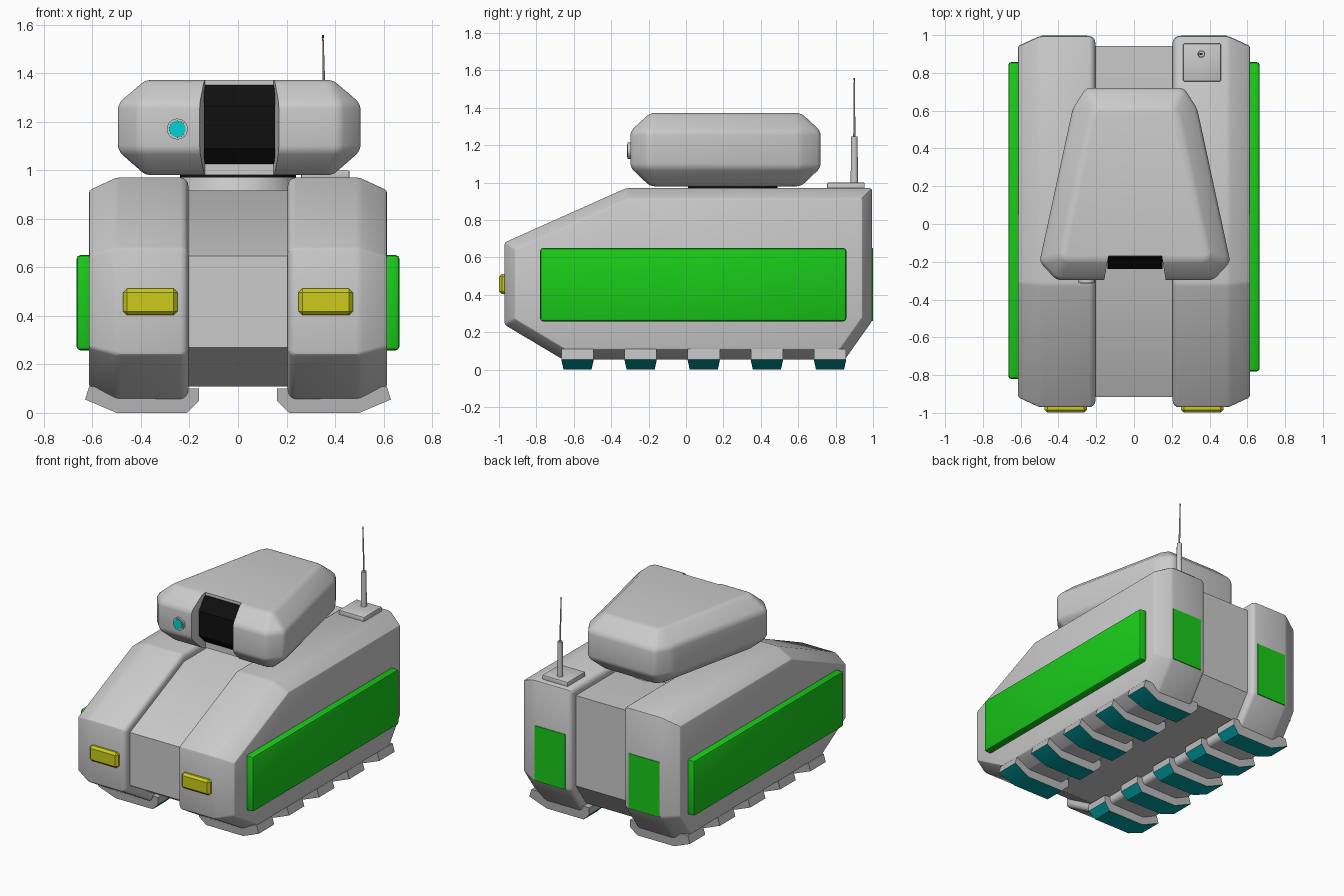
import bpy, bmesh, math
from mathutils import Vector

if "Cube" in bpy.data.objects:
    bpy.data.objects.remove(bpy.data.objects["Cube"])


def material(name, rgb):
    m = bpy.data.materials.new(name)
    m.diffuse_color = (*rgb, 1)
    m.use_nodes = True
    m.node_tree.nodes["Principled BSDF"].inputs["Base Color"].default_value = m.diffuse_color
    return m


GREY = material("grey", (0.5, 0.5, 0.5))
GREEN = material("green", (0.01, 0.6, 0.01))
TEAL = material("teal", (0.0, 0.35, 0.37))
CYAN = material("cyan", (0.0, 0.65, 0.65))
YELLOW = material("yellow", (0.6, 0.6, 0.01))
BLACK = material("black", (0.005, 0.005, 0.005))
RED = material("red", (0.3, 0.02, 0.02))


def inset(poly, d):
    """Offset a convex counter-clockwise outline inwards by d."""
    out, n = [], len(poly)
    for i in range(n):
        a, b, c = (Vector(poly[(i + k) % n]) for k in (-1, 0, 1))
        n1, n2 = (Vector((-(q - p).y, (q - p).x)).normalized() for p, q in ((a, b), (b, c)))
        out.append(tuple(b + (n1 + n2) * d / (1 + n1.dot(n2))))
    return out


def loft(name, rings, mat=None):
    """Skin a stack of equal-length rings and cap both ends."""
    bm = bmesh.new()
    vs = [[bm.verts.new(p) for p in r] for r in rings]
    n = len(rings[0])
    for lo, hi in zip(vs, vs[1:]):
        for i in range(n):
            bm.faces.new((lo[i], lo[(i + 1) % n], hi[(i + 1) % n], hi[i]))
    bm.faces.new(vs[0][::-1])
    bm.faces.new(vs[-1])
    bmesh.ops.recalc_face_normals(bm, faces=bm.faces)
    me = bpy.data.meshes.new(name)
    bm.to_mesh(me)
    bm.free()
    ob = bpy.data.objects.new(name, me)
    bpy.context.collection.objects.link(ob)
    if mat:
        me.materials.append(mat)
    return ob


def box(name, x, y, z, mat=None):
    ring = lambda h: [(x[0], y[0], h), (x[1], y[0], h), (x[1], y[1], h), (x[0], y[1], h)]
    return loft(name, [ring(z[0]), ring(z[1])], mat)


def tube(name, start, end, r1, r2, mat=None, sides=24):
    """Round bar between two points, optionally tapered."""
    start, end = Vector(start), Vector(end)
    q = (end - start).to_track_quat('Z', 'Y')
    ring = lambda c, r: [c + q @ Vector((r * math.cos(i * math.tau / sides),
                                         r * math.sin(i * math.tau / sides), 0)) for i in range(sides)]
    return loft(name, [ring(start, r1), ring(end, r2)], mat)


def finish(ob, bevel=0, segs=2, mirror=False, cutter=None):
    if bevel:
        m = ob.modifiers.new("bevel", 'BEVEL')
        m.width, m.segments, m.limit_method = bevel, segs, 'ANGLE'
        m.angle_limit = math.radians(15)
    if mirror:
        ob.modifiers.new("mirror", 'MIRROR').use_mirror_merge = False
    if cutter:
        m = ob.modifiers.new("cut", 'BOOLEAN')
        m.object, m.solver = cutter, 'EXACT'
    bpy.ops.object.select_all(action='DESELECT')
    ob.select_set(True)
    bpy.context.view_layer.objects.active = ob
    bpy.ops.object.convert(target='MESH')
    bpy.ops.object.shade_smooth_by_angle(angle=math.radians(25))
    return ob


# Hull: side profile (y, z) shared by the two pods and the recessed centre
profile = [(-0.97, 0.24), (-0.66, 0.055), (0.85, 0.055), (0.995, 0.26),
           (0.995, 0.97), (-0.32, 0.97), (-0.97, 0.68)]
section = lambda x, d: [(x, y, z) for y, z in inset(profile, d)]
finish(loft("side_pod", [section(0.205, 0.02), section(0.225, 0), section(0.5, 0), section(0.615, 0.053)]),
       bevel=0.012, mirror=True)
finish(loft("centre_hull", [section(-0.22, 0.053), section(0.22, 0.053)]))

# Track cleats: wrap the pod bottoms, teal on the ground-facing sides
shape = [(0.16, 0.10), (0.16, 0.05), (0.21, 0), (0.5, 0), (0.63, 0.055), (0.613, 0.11)]
for i in range(5):
    yc = -0.58 + i * 0.3375
    ring = lambda s: [(x, yc + s * (0.086 if z > 0 else 0.075), z) for x, z in shape]
    cleat = loft(f"track_cleat_{i + 1}", [ring(-1), ring(1)], GREY)
    cleat.data.materials.append(TEAL)
    for f in cleat.data.polygons:
        f.material_index = int(f.normal.z < -0.3)
    finish(cleat, mirror=True)

# Coloured panels and headlights
finish(box("right_side_panel", (0.60, 0.665), (-0.78, 0.857), (0.258, 0.65), GREEN), bevel=0.015)
finish(box("left_side_panel", (-0.665, -0.60), (-0.82, 0.857), (0.258, 0.65), GREEN), bevel=0.015)
finish(box("rear_panel", (0.25, 0.49), (0.97, 0.999), (0.26, 0.65), GREEN), mirror=True)
finish(box("headlight", (0.25, 0.473), (-0.999, -0.95), (0.403, 0.512), YELLOW), bevel=0.015, segs=1, mirror=True)

# Turret ring
finish(tube("turret_ring", (0, 0.25, 0.9), (0, 0.25, 0.97), 0.26, 0.24, sides=48))
finish(tube("turret_bearing", (0, 0.25, 0.95), (0, 0.25, 1.0), 0.24, 0.24, BLACK, 48))

# Turret: chamfered tapering block with a notch in its front
plan = [(-0.41, -0.297), (0.42, -0.297), (0.51, -0.2), (0.335, 0.61), (0.265, 0.72),
        (-0.255, 0.72), (-0.325, 0.61), (-0.5, -0.2)]
layer = lambda z, d: [(x, y, z) for x, y in inset(plan, d)]
turret = loft("turret", [layer(0.98, 0.105), layer(1.08, 0), layer(1.275, 0), layer(1.372, 0.105)])
notch = [(-0.162, -0.32), (0.172, -0.32), (0.147, -0.17), (-0.135, -0.17)]
cutter = loft("notch_cutter", [[(x, y, z) for x, y in notch] for z in (0.9, 1.5)])
cutter.hide_render = True
finish(turret, bevel=0.03, segs=3, cutter=cutter)
bpy.data.objects.remove(cutter)

# Dark visor inside the notch
visor = [(-0.16, 1.025), (-0.175, 1.025), (-0.237, 1.09), (-0.237, 1.265), (-0.175, 1.352), (-0.16, 1.352)]
finish(loft("visor", [[(x, y, z) for y, z in visor] for x in (-0.14, 0.152)], BLACK))

# Sensor lens
finish(tube("lens_rim", (-0.25, -0.27, 1.17), (-0.25, -0.312, 1.17), 0.043, 0.043))
finish(tube("lens", (-0.25, -0.28, 1.17), (-0.25, -0.316, 1.17), 0.036, 0.034, CYAN))

# Antenna
finish(box("antenna_base", (0.26, 0.46), (0.755, 0.955), (0.96, 1.0)), bevel=0.006)
finish(tube("antenna_socket", (0.357, 0.9, 0.99), (0.357, 0.9, 1.245), 0.02, 0.017, sides=16))
finish(tube("antenna_rod", (0.357, 0.9, 1.24), (0.35, 0.9, 1.55), 0.006, 0.003, sides=8))
finish(tube("antenna_tip", (0.35, 0.9, 1.545), (0.35, 0.9, 1.558), 0.005, 0.004, RED, 8))
